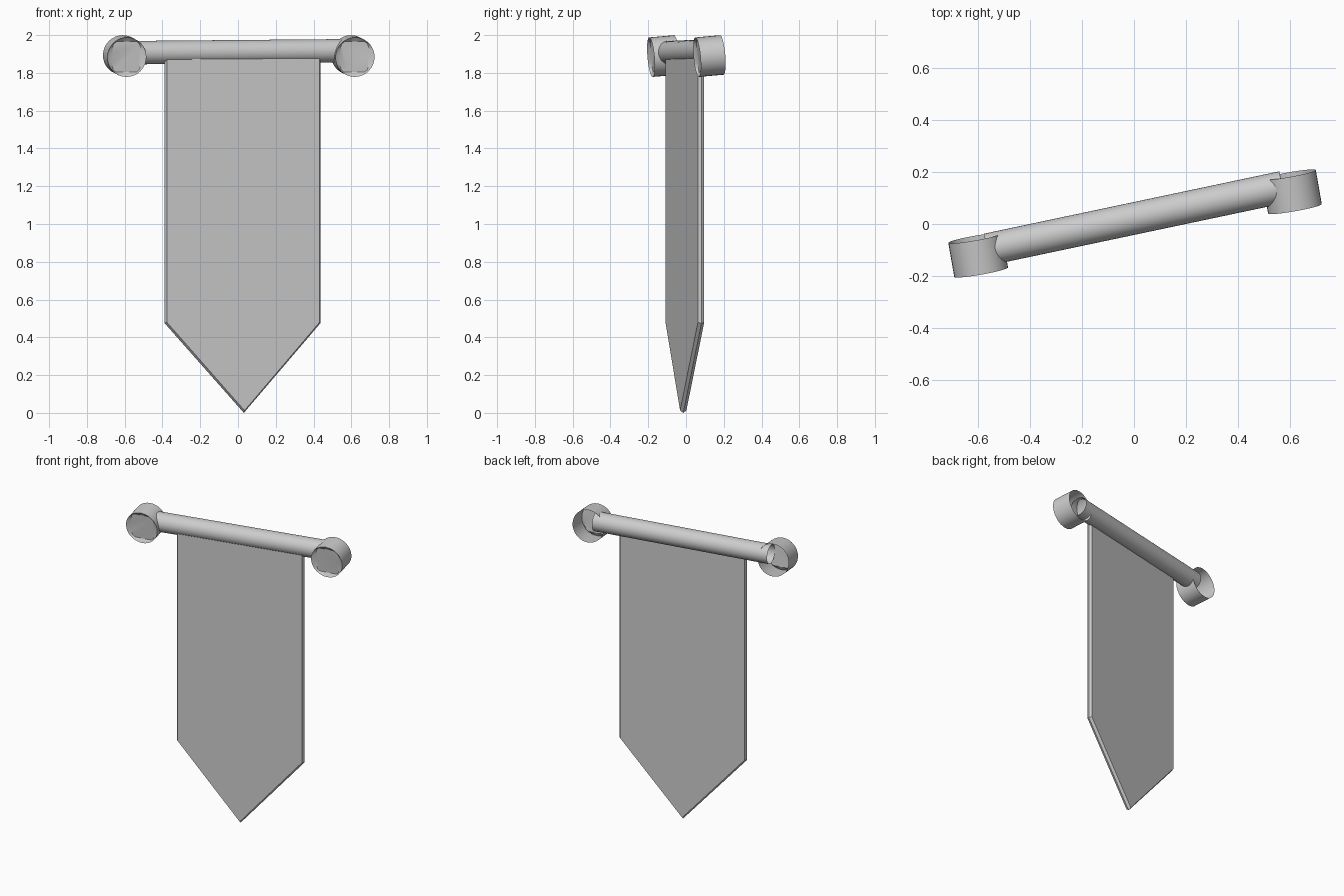
import bpy, bmesh
from math import sin, cos, pi, radians
from mathutils import Vector, Matrix

if "Cube" in bpy.data.objects:
    bpy.data.objects.remove(bpy.data.objects["Cube"])


def make_object(name, bm, matrix):
    bmesh.ops.recalc_face_normals(bm, faces=bm.faces)
    mesh = bpy.data.meshes.new(name)
    bm.to_mesh(mesh)
    bm.free()
    mesh.transform(matrix)
    obj = bpy.data.objects.new(name, mesh)
    bpy.context.collection.objects.link(obj)
    return obj


def smooth(obj):
    bpy.ops.object.select_all(action='DESELECT')
    bpy.context.view_layer.objects.active = obj
    obj.select_set(True)
    bpy.ops.object.shade_smooth_by_angle(angle=radians(30))


def loft(bm, rings, cap_first=False, cap_last=False):
    loops = [[bm.verts.new(p) for p in ring] for ring in rings]
    n = len(loops[0])
    for a, b in zip(loops, loops[1:]):
        for i in range(n):
            j = (i + 1) % n
            bm.faces.new((a[i], a[j], b[j], b[i]))
    if cap_first:
        bm.faces.new(loops[0])
    if cap_last:
        bm.faces.new(loops[-1])


def circle(r, z, n=32):
    return [(r * cos(2 * pi * i / n), r * sin(2 * pi * i / n), z) for i in range(n)]


# Banner cloth: pointed pennant with a shallow ridge around its edge
def outline(y, inset):
    w = 0.422 - inset
    return [(-w, y, 1.9), (-w, y, 0.475 + inset * 0.5),
            (0.005, y - 0.01, inset * 1.4), (w, y, 0.475 + inset * 0.5), (w, y, 1.9)]


bm = bmesh.new()
loft(bm, [outline(-0.017, 0.009), outline(0, 0), outline(0.017, 0.009)], True, True)
make_object("banner_cloth", bm,
            Matrix.Translation((0.024, -0.006, 0)) @ Matrix.Rotation(radians(12), 4, 'Z'))

# Hollow crossbar, slightly tilted
start, end = Vector((-0.565, -0.098, 1.907)), Vector((0.572, 0.142, 1.917))
axis = end - start
bm = bmesh.new()
loft(bm, [circle(0.062, 0), circle(0.062, axis.length)])
smooth(make_object("crossbar", bm,
                   Matrix.Translation(start) @ axis.to_track_quat('Z', 'Y').to_matrix().to_4x4()))

# End caps: open at the back, dished front with a squared plate
yaw, pitch = radians(10), radians(5)
front = Vector((sin(yaw) * cos(pitch), -cos(yaw) * cos(pitch), -sin(pitch)))
side = Vector((cos(yaw), sin(yaw), 0))
turn = Matrix((side, front.cross(side), front)).transposed().to_4x4()
for name, centre in (("left_end_cap", (-0.6, -0.12, 1.889)),
                     ("right_end_cap", (0.608, 0.124, 1.889))):
    plate = [(max(-0.074, min(0.074, x)), max(-0.081, min(0.081, y)), z)
             for x, y, z in circle(0.098, 0.052)]
    bm = bmesh.new()
    loft(bm, [circle(0.105, -0.067), circle(0.105, 0.067), plate], cap_last=True)
    smooth(make_object(name, bm, Matrix.Translation(centre) @ turn))
